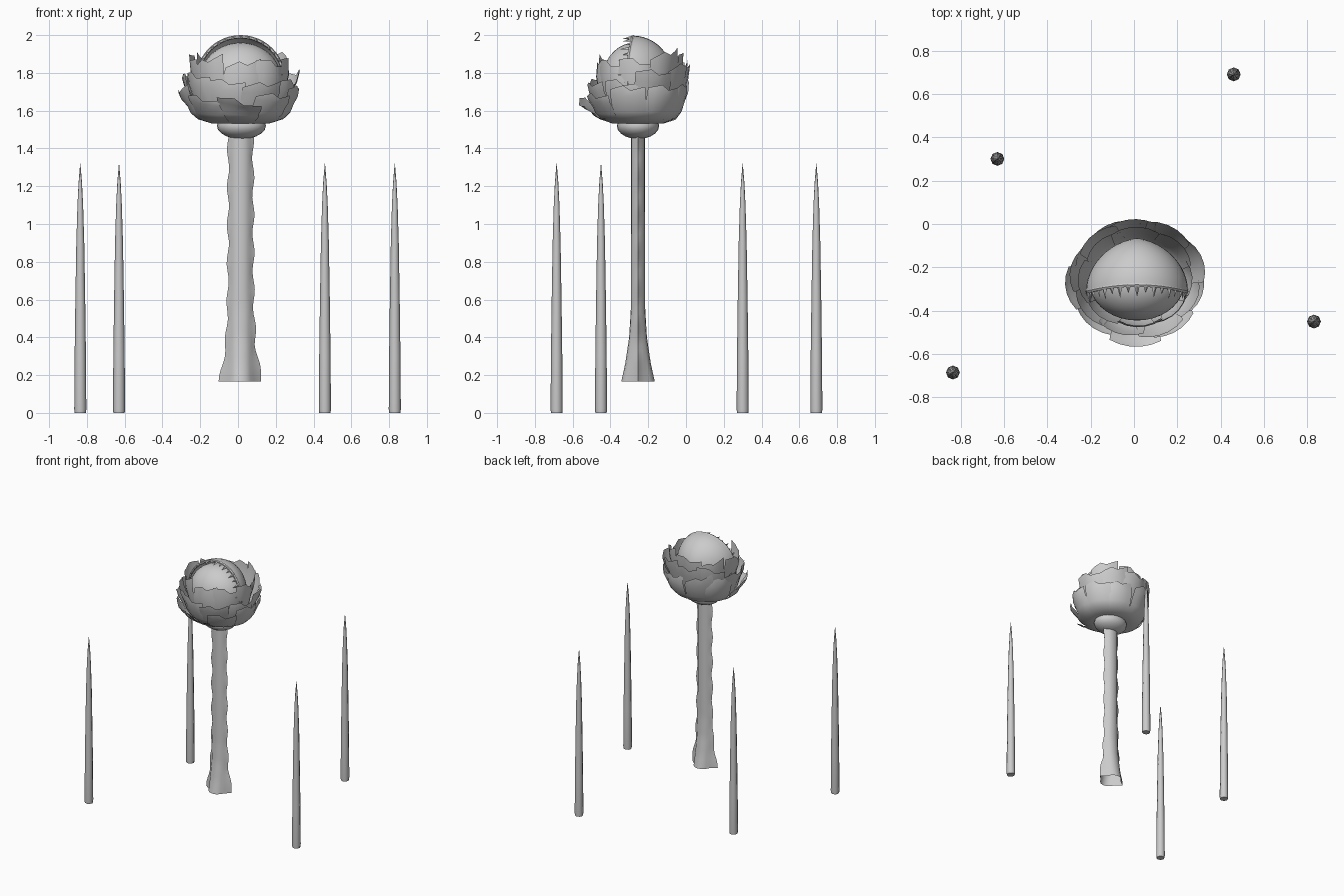
import bpy, random
from math import sin, cos, pi, radians

if "Cube" in bpy.data.objects:
    bpy.data.objects.remove(bpy.data.objects["Cube"])

random.seed(4)
CX, CY = 0.014, -0.254          # stalk axis


def mesh_object(name, verts, faces, smooth=True, angle=40):
    me = bpy.data.meshes.new(name)
    me.from_pydata(verts, [], faces)
    ob = bpy.data.objects.new(name, me)
    bpy.context.collection.objects.link(ob)
    if smooth:
        bpy.ops.object.select_all(action='DESELECT')
        ob.select_set(True)
        bpy.context.view_layer.objects.active = ob
        bpy.ops.object.shade_smooth_by_angle(angle=radians(angle))
    return ob


def grid_object(name, rows, closed=False, cap=False, angle=40):
    """Skin a list of equal-length point rows."""
    n = len(rows[0])
    verts = [p for row in rows for p in row]
    faces = []
    for i in range(len(rows) - 1):
        for j in range(n if closed else n - 1):
            k = (j + 1) % n
            faces.append((i * n + j, i * n + k, (i + 1) * n + k, (i + 1) * n + j))
    if cap:
        faces.append(tuple(reversed(range(n))))
    return mesh_object(name, verts, faces, angle=angle)


def interp(profile, z):
    for (z0, a), (z1, b) in zip(profile, profile[1:]):
        if z <= z1:
            return a + (b - a) * (z - z0) / (z1 - z0)
    return profile[-1][1]


# Four tall spikes around the plant
spike = [(0.0, 0.030), (0.02, 0.032), (0.3, 0.030), (0.6, 0.026), (0.9, 0.021),
         (1.1, 0.015), (1.22, 0.009), (1.32, 0.0008)]
for i, (x, y) in enumerate([(0.46, 0.69), (-0.63, 0.30), (0.83, -0.45), (-0.835, -0.685)]):
    rows = [[(x + r * cos(2 * pi * k / 8), y + r * sin(2 * pi * k / 8), z) for k in range(8)]
            for z, r in spike]
    grid_object(f"spike_{i + 1}", rows, closed=True, cap=True, angle=60)

# Stalk: oval core with a wavy fin on each side, flared at the foot
core_x = [(0.16, 0.075), (0.4, 0.06), (0.7, 0.055), (1.5, 0.055)]
core_y = [(0.16, 0.09), (0.26, 0.068), (0.4, 0.047), (0.55, 0.038), (1.5, 0.036)]
fin = [(0.16, 0.114), (0.22, 0.104), (0.35, 0.08), (0.6, 0.069), (1.5, 0.066)]
rows = []
for s in range(42):
    z = 0.165 + s * (1.5 - 0.165) / 41
    rx, ry = interp(core_x, z), interp(core_y, z)
    row = []
    for k in range(16):
        a = 2 * pi * k / 16
        w = rx * cos(a)
        if k % 8 == 0:
            w = (interp(fin, z) + 0.006 * sin(z * 2 * pi / 0.2 + k)) * cos(a)
        row.append((CX + w, CY + ry * sin(a), z))
    rows.append(row)
grid_object("stalk", rows, closed=True, angle=35)

# Swollen cup under the flower
rows = [[(CX + 0.004 + 0.13 * sin(t) * cos(a), CY + 0.112 * sin(t) * sin(a), 1.52 - 0.07 * cos(t))
         for a in (2 * pi * k / 24 for k in range(24))]
        for t in (pi * i / 10 + (0.01 if i == 0 else -0.01 if i == 10 else 0) for i in range(11))]
grid_object("flower_cup", rows, closed=True)


# Two rounded jaws
def jaw(name, rx, ry, rz, y0, cz, sign, sweep, start=0.0):
    rows = []
    for i in range(13):
        t = start + (pi / 2 - 0.01 - start) * i / 12
        rows.append([(CX + rx * cos(t) * cos(a),
                      y0 + sign * ry * sin(t) - sweep * cos(a) ** 2 * cos(t),
                      cz + rz * cos(t) * sin(a))
                     for a in (2 * pi * k / 40 for k in range(40))])
    return grid_object(name, rows, closed=True)


jaw("back_jaw", 0.235, 0.215, 0.232, -0.28, 1.765, 1, 0.03)
jaw("front_jaw", 0.218, 0.175, 0.203, -0.27, 1.758, -1, 0.0, start=-0.5)

# Rolled lip on the back jaw
rows = []
for k in range(49):
    a = 2 * pi * k / 48
    rows.append([(CX + (0.228 + 0.009 * cos(b)) * cos(a),
                  -0.28 - 0.03 * cos(a) ** 2 + 0.011 * sin(b),
                  1.765 + (0.226 + 0.009 * cos(b)) * sin(a))
                 for b in (2 * pi * j / 6 for j in range(6))])
grid_object("jaw_lip", rows, closed=True)

# Teeth along the upper lip, pointing forward
verts, faces = [], []
N = 23
for i in range(N):
    a = radians(-25 + 230 * i / (N - 1))
    length = 0.058 if i % 2 else 0.04
    y0 = -0.278 - 0.03 * cos(a) ** 2
    base = len(verts)
    for da, dr in ((-0.062, 0), (0, 0.01), (0.062, 0), (0, -0.01)):
        verts.append((CX + (0.227 + dr) * cos(a + da), y0, 1.765 + (0.225 + dr) * sin(a + da)))
    verts.append((CX + 0.217 * cos(a), y0 - length, 1.765 + 0.215 * sin(a)))
    faces += [(base + j, base + (j + 1) % 4, base + 4) for j in range(4)]
mesh_object("teeth", verts, faces, smooth=False)


# Overlapping blunt petals, opening wider at the front
def petal(name, angle, half, profile, skew):
    rows = []
    last = len(profile) - 1
    for i, (r, z) in enumerate(profile):
        f = i / last
        w = half * (1 - 0.15 * f * f)
        row = []
        for j in range(6):
            u = j / 2.5 - 1
            a = angle + u * w
            rr = r + 0.012 * f * (1 - u * u)
            row.append((CX + rr * cos(a), CY + 0.89 * rr * sin(a),
                        z + f * f * skew * u + (0.012 * f * ((j * 7) % 3 - 1) if i == last else 0)))
        rows.append(row)
    grid_object(name, rows, angle=50)


# row: count, half width, belly radius, (front rim r, z), (back rim r, z)
ROWS = [("inner", 8, 0.50, 0.225, (0.240, 1.845), (0.265, 1.89)),
        ("middle", 9, 0.44, 0.255, (0.290, 1.745), (0.300, 1.83)),
        ("outer", 9, 0.42, 0.270, (0.325, 1.655), (0.285, 1.76))]
for n, (label, count, half, belly, front, back) in enumerate(ROWS):
    for i in range(count):
        a = 2 * pi * (i + 0.37 * n) / count + random.uniform(-0.08, 0.08)
        g = 0.5 + 0.5 * sin(a)                       # 0 front, 1 back
        rim_r = front[0] + (back[0] - front[0]) * g + random.uniform(-0.012, 0.015)
        rim_z = front[1] + (back[1] - front[1]) * g + random.uniform(-0.025, 0.025)
        z0 = 1.56 - 0.008 * n
        zb = z0 + 0.012
        h = rim_z - zb
        prof = [(0.07, z0), (0.15, z0 - 0.012), (belly * 0.83, zb), (belly * 0.96, zb + h * 0.22),
                (belly * 1.02, zb + h * 0.48), ((belly + rim_r) / 2 + 0.012, zb + h * 0.75),
                (rim_r, rim_z)]
        petal(f"{label}_petal_{i + 1}", a, half, prof, random.uniform(-0.035, 0.035))
